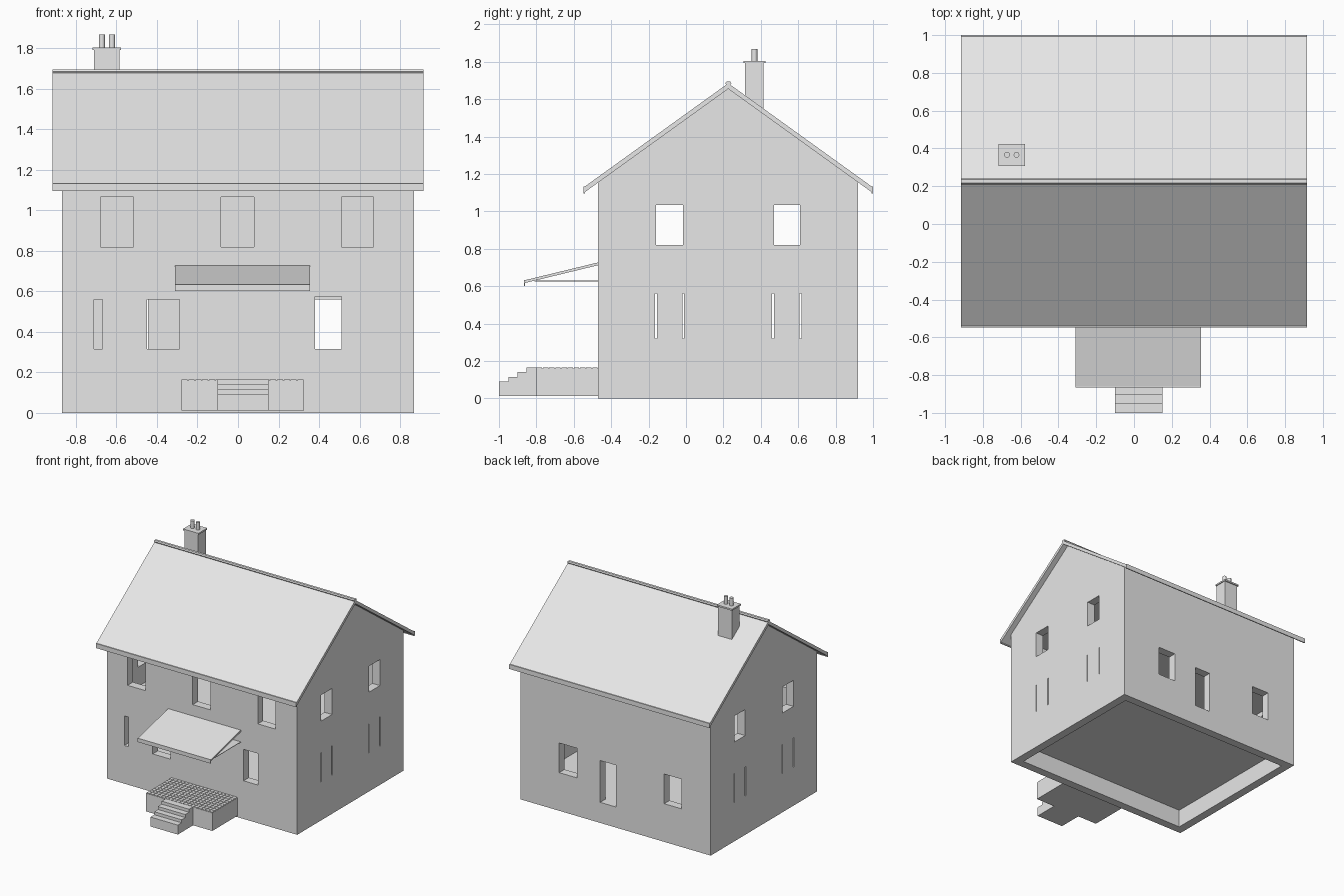
import bpy, bmesh
from mathutils import Matrix, Vector

cube = bpy.data.objects.get("Cube")
if cube:
    bpy.data.objects.remove(cube, do_unlink=True)

grey = bpy.data.materials.new("light_grey")
grey.use_nodes = True
grey.diffuse_color = (0.8, 0.8, 0.8, 1)
grey.node_tree.nodes["Principled BSDF"].inputs["Base Color"].default_value = (0.8, 0.8, 0.8, 1)


def finish(name, bm):
    bmesh.ops.recalc_face_normals(bm, faces=bm.faces)
    mesh = bpy.data.meshes.new(name)
    bm.to_mesh(mesh)
    bm.free()
    mesh.materials.append(grey)
    obj = bpy.data.objects.new(name, mesh)
    bpy.context.collection.objects.link(obj)
    return obj


def boxes(name, items):
    """Boxes given as (x0, x1, y0, y1, z0, z1) in one object."""
    bm = bmesh.new()
    for x0, x1, y0, y1, z0, z1 in items:
        centre = Vector((x0 + x1, y0 + y1, z0 + z1)) / 2
        size = (x1 - x0, y1 - y0, z1 - z0, 1)
        bmesh.ops.create_cube(bm, size=1, matrix=Matrix.Translation(centre) @ Matrix.Diagonal(size))
    return finish(name, bm)


def prism(name, x0, x1, profile):
    """Side profile of (y, z) points extruded along x."""
    bm = bmesh.new()
    face = bm.faces.new([bm.verts.new((x0, y, z)) for y, z in profile])
    new = bmesh.ops.extrude_face_region(bm, geom=[face])["geom"]
    verts = [v for v in new if isinstance(v, bmesh.types.BMVert)]
    bmesh.ops.translate(bm, verts=verts, vec=(x1 - x0, 0, 0))
    return finish(name, bm)


def cut(obj, cutter):
    mod = obj.modifiers.new("cut", 'BOOLEAN')
    mod.operation = 'DIFFERENCE'
    mod.solver = 'EXACT'
    mod.object = cutter
    bpy.context.view_layer.objects.active = obj
    bpy.ops.object.modifier_apply(modifier=mod.name)
    bpy.data.objects.remove(cutter, do_unlink=True)


# Main dimensions
WX, FRONT, BACK, WALL = 0.87, -0.47, 0.92, 0.07
RIDGE_Y, RIDGE_Z, SLOPE, ROOF = 0.226, 1.685, 0.72, 0.03
EAVE, ROOF_X = 0.77, 0.915

# House walls with gables, hollowed into storeys and an open base
gable = RIDGE_Z - ROOF
walls = prism("walls", -WX, WX, [
    (FRONT, 0), (BACK, 0), (BACK, gable - (BACK - RIDGE_Y) * SLOPE),
    (RIDGE_Y, gable), (FRONT, gable - (RIDGE_Y - FRONT) * SLOPE)])
rooms = [(WALL - WX, WX - WALL, FRONT + WALL, BACK - WALL, z0, z1)
         for z0, z1 in ((-0.1, 0.15), (0.17, 0.6), (0.66, 1.1))]
cut(walls, boxes("rooms", rooms))

# Window and door openings
LOW, HIGH = (0.315, 0.56), (0.82, 1.065)
front = [(-0.68, -0.515, *HIGH), (-0.085, 0.08, *HIGH), (0.51, 0.67, *HIGH),
         (-0.71, -0.67, *LOW), (-0.45, -0.29, *LOW), (0.38, 0.51, 0.315, 0.575)]
back = [(0.352, 0.515, *LOW), (-0.005, 0.14, 0.17, 0.515), (-0.605, -0.445, *LOW)]
side = [(-0.16, -0.015, 0.82, 1.035), (0.47, 0.61, 0.82, 1.035)]
side += [(y, y + 0.01, 0.32, 0.56) for y in (-0.165, -0.02, 0.46, 0.607)]
openings = [(a, b, FRONT - 0.05, FRONT + WALL + 0.02, c, d) for a, b, c, d in front]
openings += [(a, b, BACK - WALL - 0.02, BACK + 0.05, c, d) for a, b, c, d in back]
for s in (-1, 1):
    x0, x1 = sorted((s * (WX - WALL - 0.02), s * (WX + 0.05)))
    openings += [(x0, x1, *o) for o in side]
cut(walls, boxes("openings", openings))

# Roof, ridge cap and eaves boards
eave_z = RIDGE_Z - EAVE * SLOPE
prism("roof", -ROOF_X, ROOF_X, [
    (RIDGE_Y - EAVE, eave_z), (RIDGE_Y, RIDGE_Z), (RIDGE_Y + EAVE, eave_z),
    (RIDGE_Y + EAVE, eave_z - ROOF), (RIDGE_Y, gable), (RIDGE_Y - EAVE, eave_z - ROOF)])
prism("ridge_cap", -ROOF_X, ROOF_X, [
    (RIDGE_Y + y, RIDGE_Z + z) for y, z in
    ((-0.016, 0), (-0.01, 0.009), (0.01, 0.009), (0.016, 0), (0.008, -0.012), (-0.008, -0.012))])
for name, y in (("front", RIDGE_Y - EAVE), ("back", RIDGE_Y + EAVE)):
    boxes(name + "_eaves_board", [(-ROOF_X, ROOF_X, y - 0.004, y + 0.004, 1.095, 1.133)])

# Chimney with cap and two pots
boxes("chimney", [(-0.71, -0.585, 0.315, 0.415, 1.5, 1.795)])
boxes("chimney_cap", [(-0.718, -0.578, 0.308, 0.424, 1.792, 1.805)])
for name, x in (("right", -0.672), ("left", -0.622)):
    bm = bmesh.new()
    bmesh.ops.create_cone(bm, cap_ends=True, segments=20, radius1=0.015, radius2=0.015, depth=0.075,
                          matrix=Matrix.Translation((x, 0.366, 1.83)))
    pot = finish(name + "_chimney_pot", bm)
    bpy.ops.object.select_all(action='DESELECT')
    pot.select_set(True)
    bpy.context.view_layer.objects.active = pot
    bpy.ops.object.shade_smooth_by_angle()

# Entrance canopy
CX0, CX1 = -0.31, 0.355
prism("canopy_roof", CX0, CX1, [(-0.862, 0.632), (FRONT, 0.727), (FRONT, 0.712), (-0.862, 0.617)])
boxes("canopy_board", [(CX0, CX1, -0.866, -0.86, 0.602, 0.634)])
boxes("canopy_soffit", [(CX0, CX1, -0.81, FRONT, 0.626, 0.63)])

# Porch, paving and steps
PX0, PX1, PY = -0.28, 0.325, -0.8
boxes("porch", [(PX0, PX1, PY, FRONT, 0.012, 0.161)])
COLS, ROWS, GAP = 18, 10, 0.002
dx, dy = (PX1 - PX0) / COLS, (FRONT - PY) / ROWS
boxes("porch_paving", [
    (PX0 + i * dx + GAP, PX0 + (i + 1) * dx - GAP, PY + j * dy + GAP, PY + (j + 1) * dy - GAP, 0.16, 0.166)
    for i in range(COLS) for j in range(ROWS)])
steps = [(PY, 0.012), (-1, 0.012)]
for i, y in enumerate((-1, -0.95, -0.902, -0.853)):
    z = 0.09 + 0.025 * i
    if i:
        steps.append((y, z - 0.025))
    steps.append((y, z))
steps.append((PY, 0.165))
prism("steps", -0.1, 0.15, steps)
